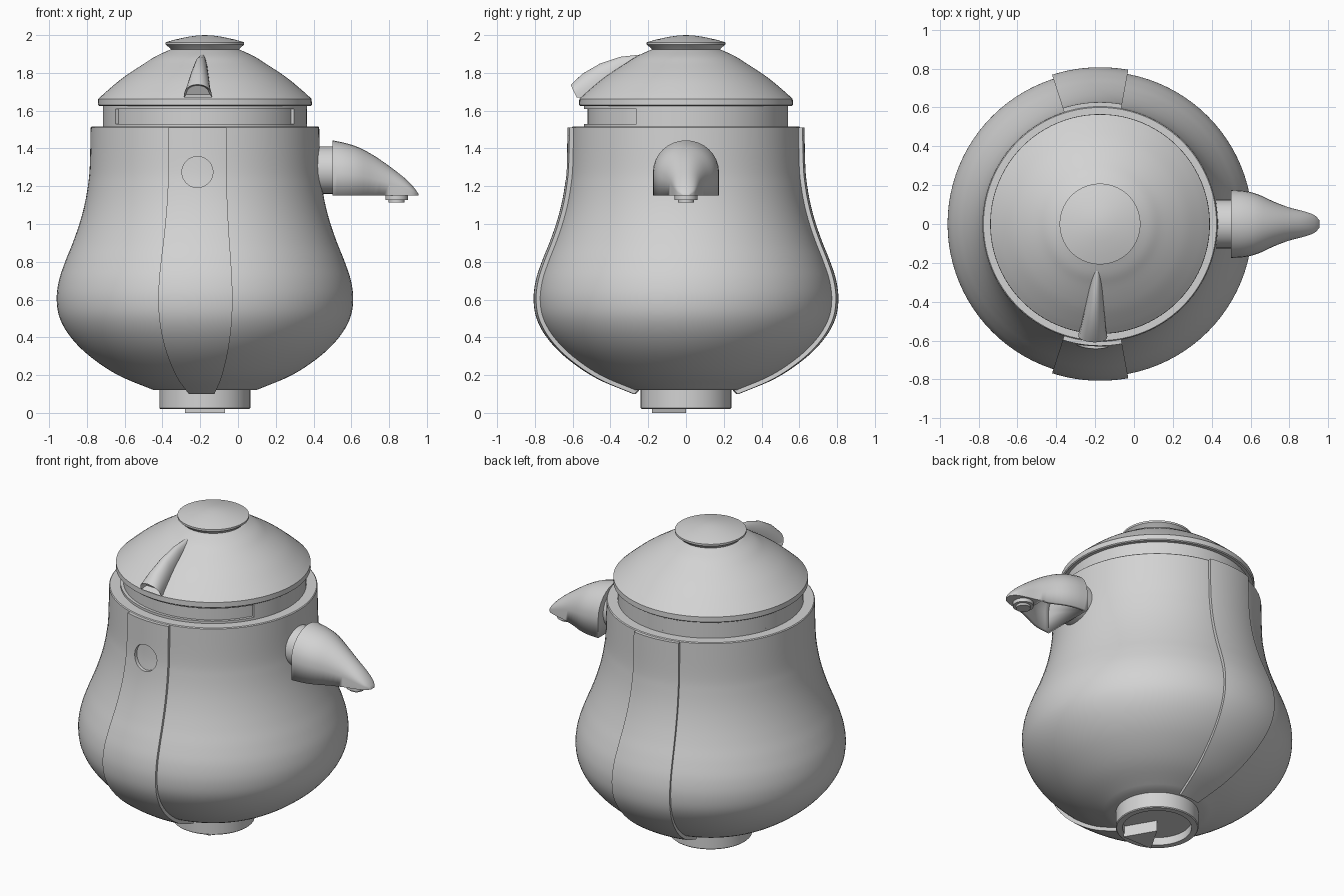
import bpy, bmesh
from math import sin, cos, pi, radians
from mathutils import Vector

CX = -0.175                      # vertical axis of the pot
TURN = radians(-3.7)             # slight twist of the front details

old = bpy.data.objects.get("Cube")
if old:
    bpy.data.objects.remove(old)

grey = bpy.data.materials.new("plain grey")
grey.use_nodes = True
grey.diffuse_color = (0.65, 0.65, 0.65, 1)
grey.node_tree.nodes["Principled BSDF"].inputs["Base Color"].default_value = grey.diffuse_color


def finish(bm, name):
    bmesh.ops.remove_doubles(bm, verts=bm.verts, dist=0.0002)
    bmesh.ops.recalc_face_normals(bm, faces=bm.faces)
    mesh = bpy.data.meshes.new(name)
    bm.to_mesh(mesh)
    bm.free()
    ob = bpy.data.objects.new(name, mesh)
    bpy.context.collection.objects.link(ob)
    mesh.materials.append(grey)
    return ob


def curve(points, steps=5):
    """Smooth 2D path through the points."""
    p = [Vector(q) for q in points]
    p = [2 * p[0] - p[1]] + p + [2 * p[-1] - p[-2]]
    out = []
    for a, b, c, d in zip(p, p[1:], p[2:], p[3:]):
        for i in range(steps):
            t = i / steps
            out.append(0.5 * (2 * b + (c - a) * t + (2 * a - 5 * b + 4 * c - d) * t * t
                              + (3 * b - a - 3 * c + d) * t ** 3))
    return out + [p[-2]]


def around(r, z, a):
    """Point at radius, height and angle; angle 0 is the front."""
    return Vector((CX + r * sin(a), -r * cos(a), z))


def loft(bm, sections, closed=False):
    rows = [[bm.verts.new(v) for v in s] for s in sections]
    n = len(rows[0])
    for s, t in zip(rows, rows[1:]):
        for i in range(n if closed else n - 1):
            j = (i + 1) % n
            bm.faces.new((s[i], s[j], t[j], t[i]))
    return rows


def lathe(name, profile, a0=0.0, a1=2 * pi, steps=96, closed=False):
    bm = bmesh.new()
    full = a1 - a0 > 6.28
    angles = [a0 + (a1 - a0) * i / steps for i in range(steps + 1)]
    rows = loft(bm, [[around(r, z, a) for r, z in profile] for a in angles], closed)
    if not full:
        bm.faces.new(rows[0])
        bm.faces.new(rows[-1])
    return finish(bm, name)


def cylinder(name, r, depth, centre, axis='Z'):
    bm = bmesh.new()
    bmesh.ops.create_cone(bm, cap_ends=True, segments=48, radius1=r, radius2=r, depth=depth)
    ob = finish(bm, name)
    ob.location = centre
    ob.rotation_euler = {'X': (0, pi / 2, 0), 'Y': (pi / 2, 0, 0), 'Z': (0, 0, 0)}[axis]
    return ob


# Pear-shaped body
side = curve([(0.27, 0.12), (0.46, 0.2), (0.61, 0.3), (0.71, 0.4), (0.768, 0.5), (0.785, 0.6),
              (0.773, 0.7), (0.74, 0.8), (0.70, 0.9), (0.665, 1.0), (0.638, 1.1), (0.62, 1.2),
              (0.61, 1.3), (0.605, 1.51)])
lathe("body", [(0, 0.12)] + side + [(0.6, 1.515), (0.53, 1.515), (0.53, 1.48), (0, 1.48)])

# Raised strips down the front and back
outer = []
for i, p in enumerate(side):
    d = (side[min(i + 1, len(side) - 1)] - side[max(i - 1, 0)]).normalized()
    outer.append(p + 0.022 * Vector((d.y, -d.x)))
inner = [Vector((p.x - 0.01, p.y)) for p in side]
strip_profile = outer + inner[::-1]
lo, hi = radians(-17.8), radians(10.4)
front_strip = lathe("front_strip", strip_profile, lo, hi, 16, True)
lathe("back_strip", strip_profile, pi - hi, pi - lo, 16, True)

# Round recess in the front strip
cutter = cylinder("recess_cutter", 0.082, 0.3, (-0.215, -0.7, 1.275), 'Y')
cutter.hide_render = True
cut = front_strip.modifiers.new("recess", 'BOOLEAN')
cut.object = cutter
cut.solver = 'EXACT'
bpy.context.view_layer.objects.active = front_strip
bpy.ops.object.modifier_apply(modifier=cut.name)
bpy.data.objects.remove(cutter)

# Neck with a shallow slot around the front
lathe("neck_core", [(0, 1.46), (0.522, 1.46), (0.522, 1.64), (0, 1.64)])
for name, z0, z1, a0, a1 in (("neck_lower_ring", 1.47, 1.53, 0, 2 * pi),
                             ("neck_upper_ring", 1.61, 1.64, 0, 2 * pi),
                             ("neck_back_band", 1.53, 1.61, radians(61), radians(299))):
    lathe(name, [(0.51, z0), (0.54, z0), (0.54, z1), (0.51, z1)], a0, a1, 96, True)

# Domed lid and knob
dome = curve([(0.565, 1.662), (0.52, 1.703), (0.45, 1.762), (0.39, 1.805), (0.32, 1.85),
              (0.26, 1.888), (0.18, 1.925)])
lathe("lid", [(0, 1.625), (0.56, 1.625), (0.566, 1.63)] + dome + [(0, 1.93)])
lathe("knob", [(0, 1.92), (0.18, 1.925), (0.19, 1.935), (0.208, 1.95), (0.208, 1.962),
               (0.16, 1.976), (0.09, 1.991), (0.04, 1.998), (0, 2.0)])

# Steam hood on the lid, with a recessed arched mouth
bm = bmesh.new()
sections = []
for r, w, base, top, lean in ((0.24, 0.02, 1.86, 1.897, 0), (0.35, 0.038, 1.79, 1.885, 0),
                              (0.455, 0.054, 1.71, 1.85, 0), (0.54, 0.066, 1.67, 1.795, 0.01),
                              (0.575, 0.075, 1.67, 1.738, 0.035)):
    ring = []
    for i in range(17):
        a = pi * i / 16
        h = sin(a) ** 0.8
        p = Vector((CX - w * cos(a), -r - lean * h, base + (top - base) * h)) - Vector((CX, 0, 0))
        ring.append(Vector((CX + p.x * cos(TURN) - p.y * sin(TURN),
                            p.x * sin(TURN) + p.y * cos(TURN), p.z)))
    sections.append(ring)
rows = loft(bm, sections, True)
bm.faces.new(rows[0])
mouth = bm.faces.new(rows[-1])
bm.normal_update()
bmesh.ops.recalc_face_normals(bm, faces=bm.faces)
bmesh.ops.inset_region(bm, faces=[mouth], thickness=0.014)
bmesh.ops.translate(bm, verts=mouth.verts, vec=(0, 0.04, 0.008))
finish(bm, "steam_hood")

# Pouring spout: hollow below, with a closed tip
bm = bmesh.new()
FLOOR = 1.15
top_line = curve([(0.5, 1.443), (0.57, 1.428), (0.64, 1.405), (0.72, 1.362), (0.8, 1.307),
                  (0.88, 1.245), (0.93, 1.195), (0.955, 1.16)], 3)
width_line = curve([(0.5, 0.175), (0.57, 0.17), (0.64, 0.152), (0.72, 0.115), (0.8, 0.085),
                    (0.88, 0.064), (0.93, 0.045), (0.955, 0.018)], 3)
sections = []
for t, w in zip(top_line, width_line):
    h = t.y - FLOOR
    wall = h * 0.42
    ring = [Vector((t.x, -w.y, FLOOR))]
    for i in range(17):
        a = pi * i / 16
        ring.append(Vector((t.x, -w.y * cos(a), FLOOR + wall + (h - wall) * sin(a))))
    sections.append(ring + [Vector((t.x, w.y, FLOOR))])
rows = loft(bm, sections)
bm.faces.new(rows[0])
bm.faces.new(rows[-1])
for s, t in zip(rows, rows[1:]):
    if s[0].co.x > 0.76:
        bm.faces.new((s[0], s[-1], t[-1], t[0]))
spout = finish(bm, "spout")
shell = spout.modifiers.new("wall", 'SOLIDIFY')
shell.thickness = 0.02
# Make the wall grow inward whichever way the open shell was oriented
end = min(spout.data.polygons, key=lambda f: f.center.x)
shell.offset = -1 if end.normal.x < 0 else 1

cylinder("spout_collar", 0.125, 0.13, (0.445, 0, 1.285), 'X')
cylinder("nozzle_flange", 0.06, 0.03, (0.84, 0, 1.143))
cylinder("nozzle_tip", 0.042, 0.02, (0.84, 0, 1.124))

# Foot ring with a hollow underside and a wedge key
lathe("foot", [(0, 0.13), (0.24, 0.13), (0.24, 0.025), (0.235, 0.02), (0.2, 0.02),
               (0.2, 0.07), (0, 0.07)])
bm = bmesh.new()
loft(bm, [[Vector((CX + x, y, z)) for x, y in ((0, 0), (0.105, -0.18), (-0.105, -0.18))]
          for z in (0, 0.08)], True)
bmesh.ops.holes_fill(bm, edges=bm.edges)
finish(bm, "wedge_key")

# Smooth shading with crisp edges
for ob in bpy.context.scene.objects:
    ob.select_set(ob.type == 'MESH')
bpy.context.view_layer.objects.active = spout
bpy.ops.object.shade_smooth_by_angle(angle=radians(35))
